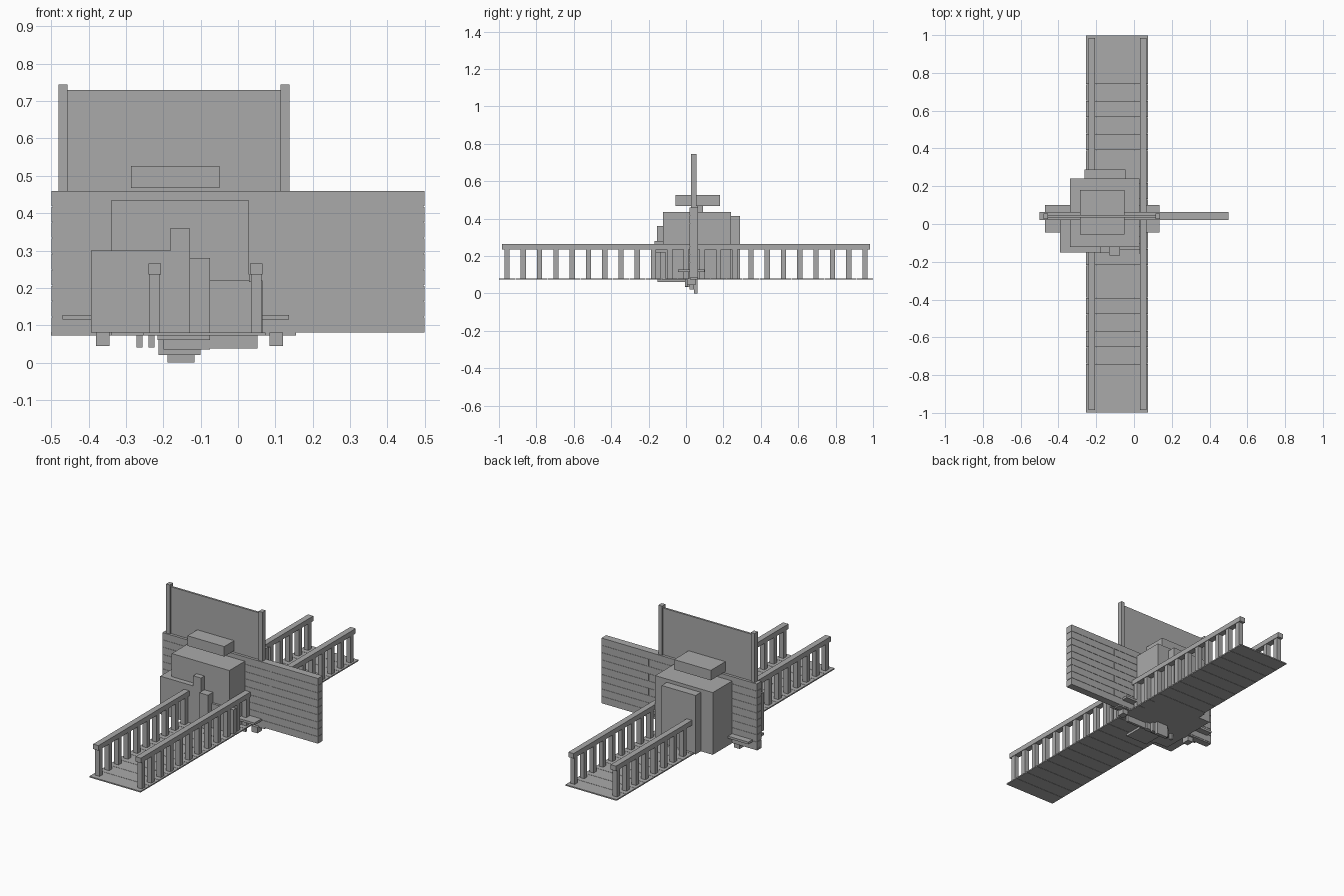
import bpy
import bmesh

cube = bpy.data.objects.get("Cube")
if cube:
    bpy.data.objects.remove(cube, do_unlink=True)

grey = bpy.data.materials.new("plain_grey")
grey.use_nodes = True
grey.diffuse_color = (.4, .4, .4, 1)
shader = grey.node_tree.nodes["Principled BSDF"]
shader.inputs["Base Color"].default_value = grey.diffuse_color


def box(name, x, y, z):
    """Flat-sided block filling the given low-to-high spans."""
    bm = bmesh.new()
    bmesh.ops.create_cube(bm, size=2)
    for vert in bm.verts:
        vert.co = [span[side > 0] for span, side in zip((x, y, z), vert.co)]
    mesh = bpy.data.meshes.new(name)
    bm.to_mesh(mesh)
    bm.free()
    mesh.materials.append(grey)
    part = bpy.data.objects.new(name, mesh)
    bpy.context.collection.objects.link(part)


def around(centre, half):
    """Span reaching equally far on both sides of a centre."""
    return centre - half, centre + half


# Shared levels that the parts meet at
deck_bottom, deck_top = .073, .08
rail_bottom, rail_top = .236, .265
wall_front, wall_back, wall_top = .02, .063, .46
wall_middle = (wall_front + wall_back) / 2
wall_end = .5
cabin_front, cabin_back, cabin_top = -.122, .24, .434
cabin_left, cabin_right = .03, -.34
cabinet_front = -.152
deck_centre, deck_half = -.09, .164
screen_centre, screen_half = -.171, .285
step_centre, step_half = -.167, .303

# Walkway of cross planks, with a baluster at each side of every plank
plank_count = 23
pitch = 2 / plank_count
gap = .002
rail_centres = {"right": deck_centre - .133, "left": deck_centre + .139}
for plank in range(plank_count):
    middle = (plank + .5) * pitch - 1
    box("deck_plank", x=around(deck_centre, deck_half),
        y=around(middle, (pitch - gap) / 2), z=(deck_bottom, deck_top))
    for side, centre in rail_centres.items():
        box(side + "_baluster", x=around(centre, .014),
            y=around(middle, .014), z=(deck_top, rail_bottom))
for side, centre in rail_centres.items():
    box(side + "_handrail", x=around(centre, .017),
        y=around(deck_bottom - deck_bottom, .985), z=(rail_bottom, rail_top))

# Plank wall crossing the walkway, with joints on alternate rows
row_count = 9
row_height = (wall_top - deck_top) / row_count
joint = .195
for row in range(row_count):
    bottom = deck_top + row * row_height
    ends = [-wall_end, joint, wall_end] if row % 2 else [-wall_end, wall_end]
    for start, stop in zip(ends, ends[1:]):
        box("wall_plank", x=(start + gap / 2, stop - gap / 2),
            y=(wall_front, wall_back),
            z=(bottom + gap / 2, bottom + row_height - gap / 2))
box("wall_core", x=around(joint - joint, wall_end - gap * 2),
    y=(wall_front + gap, wall_back - gap), z=(deck_top + gap, wall_top - gap))
box("wall_sill", x=(-wall_end, .155),
    y=(wall_front + gap, wall_back - gap), z=(deck_bottom, deck_top + gap))

# Raised screen held between two posts
box("screen_panel", x=around(screen_centre, screen_half),
    y=around(wall_middle, .006), z=(wall_top - gap, .73))
for side, sign in (("right", -1), ("left", 1)):
    box(side + "_screen_post",
        x=around(screen_centre + sign * (screen_half + .012), .012),
        y=around(wall_middle, .015), z=(wall_top - gap, .744))

# Central cabin with a roof block, back panel and side cabinet
box("cabin", x=(cabin_right, cabin_left),
    y=(cabin_front, cabin_back), z=(deck_bottom, cabin_top))
box("cabin_back_panel", x=around(cabin_right / 2 + .016, .109),
    y=(cabin_back, .288), z=(deck_bottom, .415))
roof_centre, roof_half, roof_bottom = -.168, .118, .468
box("roof_neck", x=around(roof_centre, .04),
    y=around(wall_back + .012, .015), z=(cabin_top, roof_bottom))
box("roof_block", x=around(roof_centre, roof_half),
    y=around(wall_back, roof_half), z=(roof_bottom, .526))
box("side_cabinet", x=(-.393, -.18),
    y=(cabinet_front, wall_front), z=(deck_top, .3))

# Stepped fittings standing against the cabin front
fitting_split, fitting_end = -.13, -.075
box("tall_fitting", x=(-.18, fitting_split),
    y=(cabinet_front - gap, cabin_front), z=(deck_top, .36))
box("low_fitting", x=(-.17, fitting_end),
    y=(cabinet_front + .01, cabin_front), z=(deck_top, .257))
box("middle_fitting", x=(fitting_split, fitting_end),
    y=(cabinet_front - .016, cabin_front), z=(deck_top, .28))
box("front_ledge", x=(cabinet_front, deck_centre + .156),
    y=(cabin_front - .013, cabin_front + .012), z=(deck_top, .22))

# Cross step on two feet, and ledges on the cabin side
box("cross_step", x=around(step_centre, step_half),
    y=around(wall_front + .008, deck_top - .008), z=(.115, .128))
for side, sign in (("right", -1), ("left", 1)):
    box(side + "_foot", x=around(sign * .232 - .13, .018),
        y=around(wall_front + .008, .022), z=(.045, deck_top))
for middle in (-.13, -.04):
    box("side_ledge", x=(cabin_left, cabin_left + .008),
        y=around(middle, .03), z=(rail_bottom - .02, rail_bottom))

# Stepped supports underneath
beam_front, beam_back = -.005, .01
box("under_plate", x=(-.215, fitting_end),
    y=(cabinet_front, wall_front), z=(.06, deck_bottom))
box("under_block", x=(-.2, fitting_end),
    y=(beam_front, wall_front), z=(.035, deck_bottom))
box("under_beam", x=(fitting_end, -cabinet_front - .1),
    y=(beam_front, beam_back), z=(.038, deck_bottom))
box("lower_step", x=(-.213, -.1),
    y=(wall_front, wall_middle), z=(.02, deck_bottom))
box("bottom_step", x=around(cabinet_front, .036),
    y=(wall_middle, wall_back - gap), z=(deck_top - deck_top, deck_bottom))
for centre in (-.263, -.232):
    box("under_peg", x=around(centre, .008),
        y=(beam_front, beam_back), z=(.04, deck_bottom))
